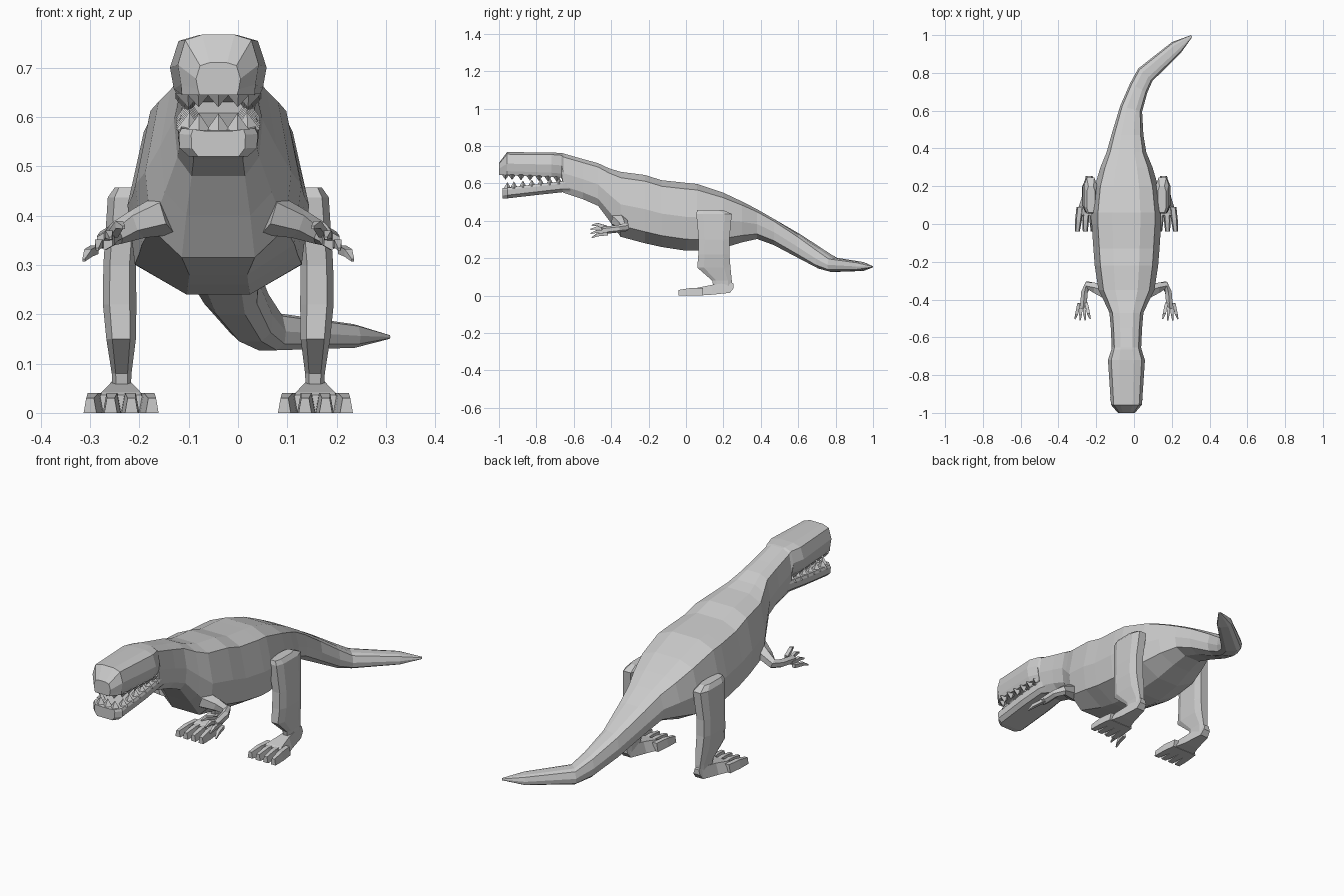
import bpy, bmesh, math
from mathutils import Vector, Matrix

if "Cube" in bpy.data.objects:
    bpy.data.objects.remove(bpy.data.objects["Cube"])

CX = -0.04  # symmetry plane of the body


def skin(bm, rings):
    """Join rings of equal point count into a closed skin."""
    vs = [[bm.verts.new(p) for p in r] for r in rings]
    n = len(vs[0])
    for a, b in zip(vs, vs[1:]):
        for i in range(n):
            j = (i + 1) % n
            bm.faces.new((a[i], a[j], b[j], b[i]))
    bm.faces.new(vs[0])
    bm.faces.new(vs[-1])


def finish(bm, name, mirror=False):
    bmesh.ops.recalc_face_normals(bm, faces=bm.faces)
    me = bpy.data.meshes.new(name)
    bm.to_mesh(me)
    bm.free()
    ob = bpy.data.objects.new(name, me)
    bpy.context.collection.objects.link(ob)
    ob.location.x = CX
    if mirror:
        ob.modifiers.new("Mirror", 'MIRROR').use_axis = (True, False, False)
    return ob


def section(x, y, top, bot, w, base=0.35, yaw=0, prof=None):
    """Ten-sided body slice; base is the relative width of the underside."""
    half = prof or [(.4, 1), (.82, .91), (1, .5), (max(.92, base), .17), (base, 0)]
    pts = half + [(-u, v) for u, v in reversed(half)]
    a = math.radians(yaw)
    return [Vector((x + u * w * math.cos(a), y - u * w * math.sin(a), bot + v * (top - bot)))
            for u, v in pts]


def tube(bm, path, n=6):
    """Tapered limb through (point, radius) pairs."""
    pts = [Vector(p) for p, r in path]
    rings = []
    for i, (p, r) in enumerate(path):
        d = pts[min(i + 1, len(pts) - 1)] - pts[max(i - 1, 0)]
        q = d.to_track_quat('Z', 'Y')
        rings.append([pts[i] + q @ Vector((r * math.cos(t), r * math.sin(t), 0))
                      for t in [2 * math.pi * (k + .5) / n for k in range(n)]])
    skin(bm, rings)


# Upper head, neck, trunk and tail in one skin
body = [
    (0, -1.0, .71, .645, .045, .85), (0, -.957, .767, .645, .082, .9),
    (0, -.72, .766, .635, .098, .8), (0, -.665, .762, .63, .08, .8),
    (0, -.655, .76, .55, .078, .75), (0, -.55, .73, .515, .083, .6),
    (0, -.47, .708, .48, .09, .6), (0, -.41, .68, .40, .118, .55),
    (0, -.35, .662, .315, .148, .5), (0, -.22, .645, .28, .168),
    (0, -.13, .617, .26, .175), (0, 0, .603, .24, .184),
    (0, .06, .597, .24, .184), (0, .2, .55, .255, .168),
    (0, .3, .503, .285, .138), (0, .38, .462, .303, .105, .4),
    (0.005, .47, .41, .27, .085, .45), (.025, .61, .325, .2, .06, .5, 15),
    (.065, .72, .25, .145, .052, .5, 30), (.1, .79, .203, .127, .05, .5, 42),
    (.265, .935, .18, .132, .037, .5, 50), (.345, .995, .158, .15, .006, .5, 50),
]
bm = bmesh.new()
skin(bm, [section(*s) for s in body])
finish(bm, "body_and_tail")

# Lower jaw
bm = bmesh.new()
box = [(.5, .94), (.93, 1), (1, .8), (.98, .3), (.75, 0)]
jaw = [(-.98, .575, .52, .055), (-.955, .577, .52, .08), (-.78, .597, .54, .083),
       (-.66, .612, .553, .078), (-.58, .62, .545, .065)]
skin(bm, [section(0, y, t, b, w, prof=box) for y, t, b, w in jaw])
finish(bm, "lower_jaw")


# Teeth: four-sided spikes along the rim of each jaw
def teeth(name, front, zfront, zback, width, height):
    bm = bmesh.new()
    spots = [(x * width, front) for x in (-.66, 0, .66)]
    spots += [(s * width, front + .035 + k * .048) for s in (-1, 1) for k in range(6)]
    for x, y in spots:
        z = zfront + (zback - zfront) * (y - front) / .3
        c = bm.verts.new((x * .97, y, z + height))
        ring = [bm.verts.new((x + .026 * u, y + .022 * v, z))
                for u, v in ((-1, 0), (0, -1), (1, 0), (0, 1))]
        for i in range(4):
            bm.faces.new((ring[i], ring[(i + 1) % 4], c))
        bm.faces.new(ring)
    finish(bm, name)


teeth("upper_teeth", -.965, .65, .637, .062, -.03)
teeth("lower_teeth", -.955, .57, .60, .06, .037)

# Hind legs: slab thighs tapering into ankles (x, z, half thickness, front y, back y)
bm = bmesh.new()
leg = [(.188, .457, .022, .06, .2), (.19, .437, .034, .055, .245),
       (.2, .3, .033, .068, .232), (.2, .22, .034, .066, .232),
       (.197, .15, .03, .06, .238), (.196, .08, .02, .14, .245),
       (.196, .03, .018, .15, .245)]
rings = []
for x, z, h, y0, y1 in leg:
    e = .2 * (y1 - y0)
    rings.append([(x + s * h * k, y, z) for s, k, y in (
        (-1, .6, y0), (1, .6, y0), (1, 1, y0 + e), (1, 1, y1 - e),
        (1, .6, y1), (-1, .6, y1), (-1, 1, y1 - e), (-1, 1, y0 + e))])
skin(bm, rings)
finish(bm, "hind_leg", True)

# Feet: sole wedge with four spread toes
bm = bmesh.new()
wedge = [(.6, 1), (1, 0)]
foot = [(.255, .065, .04, .018), (.235, .07, .015, .022), (.14, .058, .005, .04),
        (.06, .042, 0, .066), (.045, .036, 0, .068)]
skin(bm, [section(.197, y, t, b, w, prof=wedge) for y, t, b, w in foot])
for k in (-1.5, -.5, .5, 1.5):
    skin(bm, [section(.197 + k * .033, .09, .04, 0, .018, prof=wedge),
              section(.197 + k * .038, .02, .04, 0, .018, prof=wedge),
              section(.197 + k * .042, -.04, .03, 0, .013, prof=wedge)])
finish(bm, "foot", True)

# Small arms with four clawed fingers
bm = bmesh.new()
tube(bm, [((.10, -.36, .405), .045), ((.16, -.34, .385), .032), ((.205, -.325, .365), .024),
          ((.222, -.36, .358), .02), ((.228, -.43, .35), .02), ((.23, -.45, .348), .018)])
for k in (-1.5, -.5, .5, 1.5):
    x, z = .232 + k * .013, .347 - k * .011
    tube(bm, [((x, -.42, z), .012), ((x + k * .008, -.475, z - k * .008 + .006), .011),
              ((x + k * .014, -.515 + abs(k) * .008, z - k * .011 - .004), .004)], 4)
finish(bm, "arm", True)
